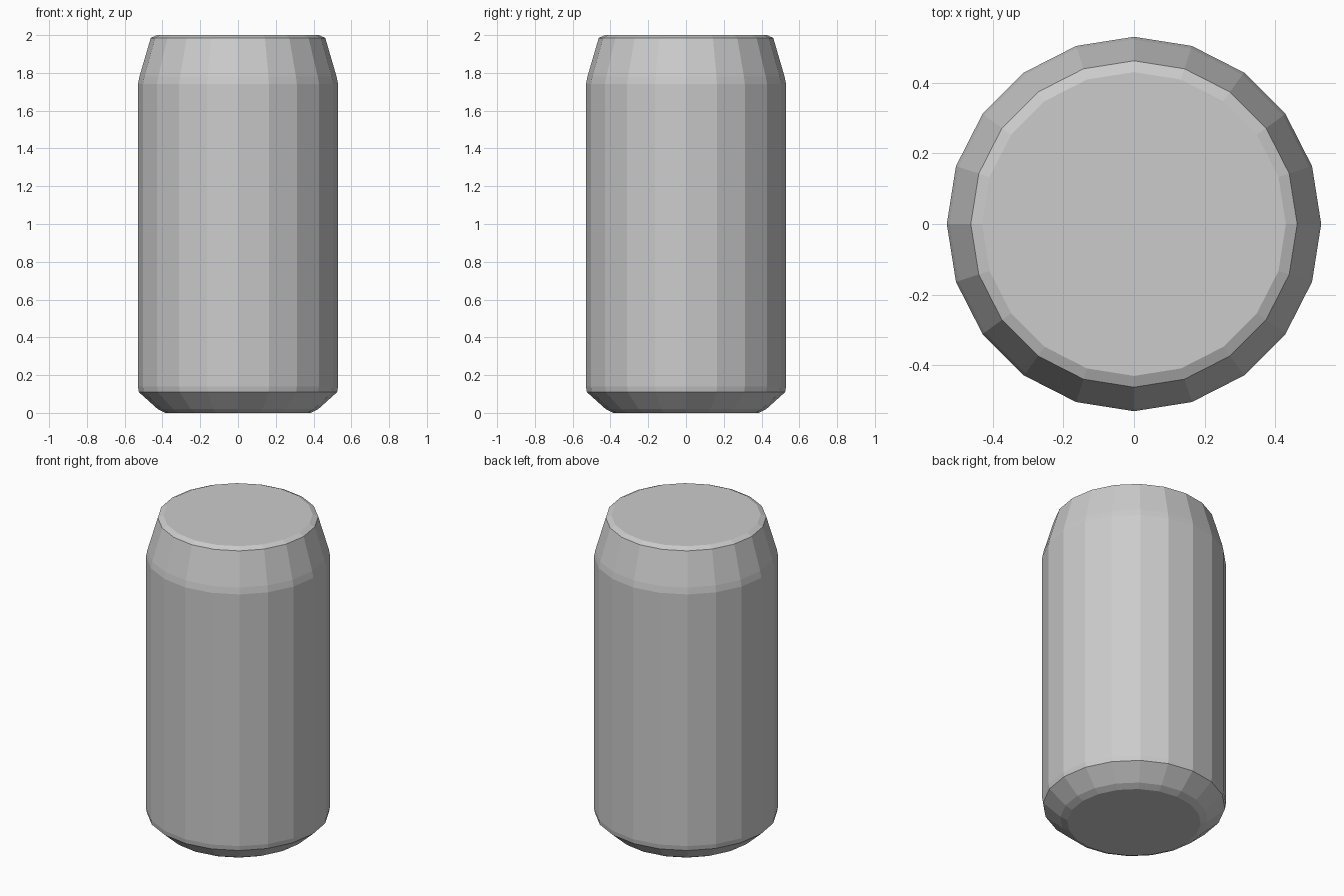
import bpy, bmesh
from math import cos, sin, tau

if "Cube" in bpy.data.objects:
    bpy.data.objects.remove(bpy.data.objects["Cube"])

SIDES = 20

# can profile: (radius, height) from base to lid
PROFILE = [(0.385, 0.0), (0.425, 0.02), (0.525, 0.11), (0.53, 0.14),
           (0.53, 1.74), (0.522, 1.78), (0.462, 1.985), (0.43, 2.0)]


def lathe(name, profile, sides):
    bm = bmesh.new()
    rings = [[bm.verts.new((r * cos(tau * i / sides), r * sin(tau * i / sides), z))
              for i in range(sides)] for r, z in profile]
    for low, high in zip(rings, rings[1:]):
        for i in range(sides):
            j = (i + 1) % sides
            bm.faces.new((low[i], low[j], high[j], high[i]))
    # flat base and lid
    bm.faces.new(rings[0][::-1])
    bm.faces.new(rings[-1])
    mesh = bpy.data.meshes.new(name)
    bm.to_mesh(mesh)
    bm.free()
    obj = bpy.data.objects.new(name, mesh)
    bpy.context.collection.objects.link(obj)
    return obj


# drink can body with tapered shoulder and chamfered foot
lathe("can_body", PROFILE, SIDES)
